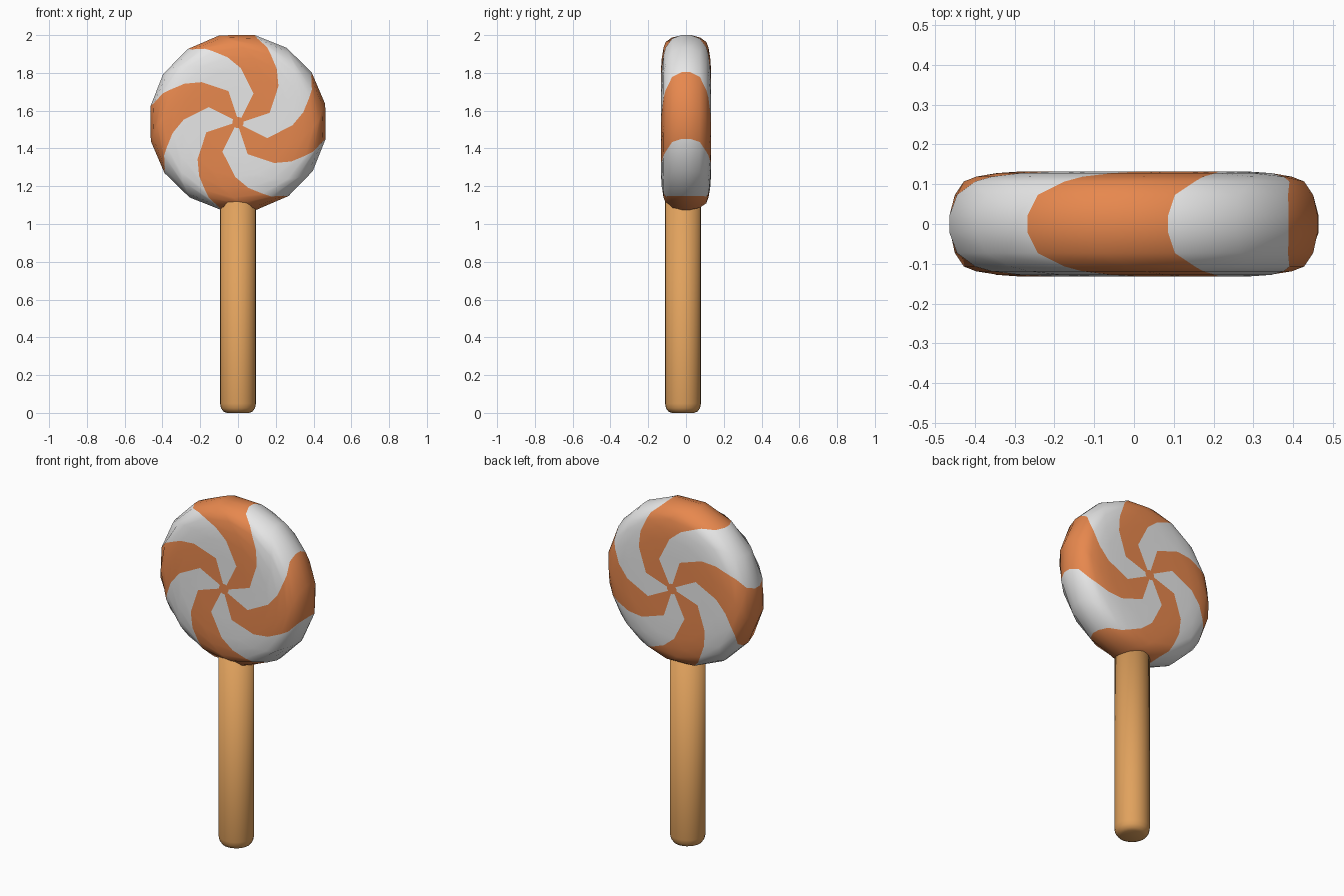
import bpy
import bmesh
from math import cos, sin, radians, tau

cube = bpy.data.objects.get("Cube")
if cube:
    bpy.data.objects.remove(cube, do_unlink=True)


def material(name, rgb):
    m = bpy.data.materials.new(name)
    m.use_nodes = True
    color = (*rgb, 1.0)
    m.diffuse_color = color
    m.node_tree.nodes["Principled BSDF"].inputs["Base Color"].default_value = color
    return m


white = material("sugar white", (0.8, 0.8, 0.8))
orange = material("candy orange", (0.8, 0.246, 0.076))
wood = material("stick wood", (0.75, 0.36, 0.11))


def lathe(name, rings, segments, place, mats, paint):
    """Join rings of (radius, height, twist); place() maps a ring point to space."""
    bm = bmesh.new()
    loops = []
    for radius, height, twist in rings:
        angles = [radians(twist) + tau * i / segments for i in range(segments)]
        loops.append([bm.verts.new(place(radius * cos(a), radius * sin(a), height))
                      for a in angles])
    for low, high in zip(loops, loops[1:]):
        for i in range(segments):
            j = (i + 1) % segments
            face = bm.faces.new((low[i], low[j], high[j], high[i]))
            face.material_index = paint(i)
    for cap in (loops[0], loops[-1]):
        bm.faces.new(cap)
    bmesh.ops.recalc_face_normals(bm, faces=bm.faces)
    for face in bm.faces:
        face.smooth = True
    mesh = bpy.data.meshes.new(name)
    bm.to_mesh(mesh)
    bm.free()
    for m in mats:
        mesh.materials.append(m)
    obj = bpy.data.objects.new(name, mesh)
    bpy.context.collection.objects.link(obj)
    return obj


# Candy disc: twisted rings from the hub to the rim, mirrored front to back
CENTER = 1.537
half = [(0.03, 0.132, 10), (0.175, 0.132, 17), (0.288, 0.132, 42),
        (0.35, 0.128, 54), (0.398, 0.119, 64), (0.428, 0.107, 69),
        (0.457, 0.073, 77), (0.472, 0.022, 79.5)]
rings = half + [(r, -y, twist) for r, y, twist in reversed(half)]
lathe("candy_disc", rings, 16,
      lambda u, v, h: (u, -h, CENTER + v),
      [orange, white], lambda i: (i // 2) % 2)

# Stick: round rod with a softened bottom, running up into the candy
stick = [(0.06, 0.0, 0), (0.078, 0.008, 0), (0.09, 0.025, 0),
         (0.095, 0.05, 0), (0.095, 1.25, 0)]
lathe("stick", stick, 24,
      lambda u, v, h: (u, v - 0.016, h),
      [wood], lambda i: 0)
